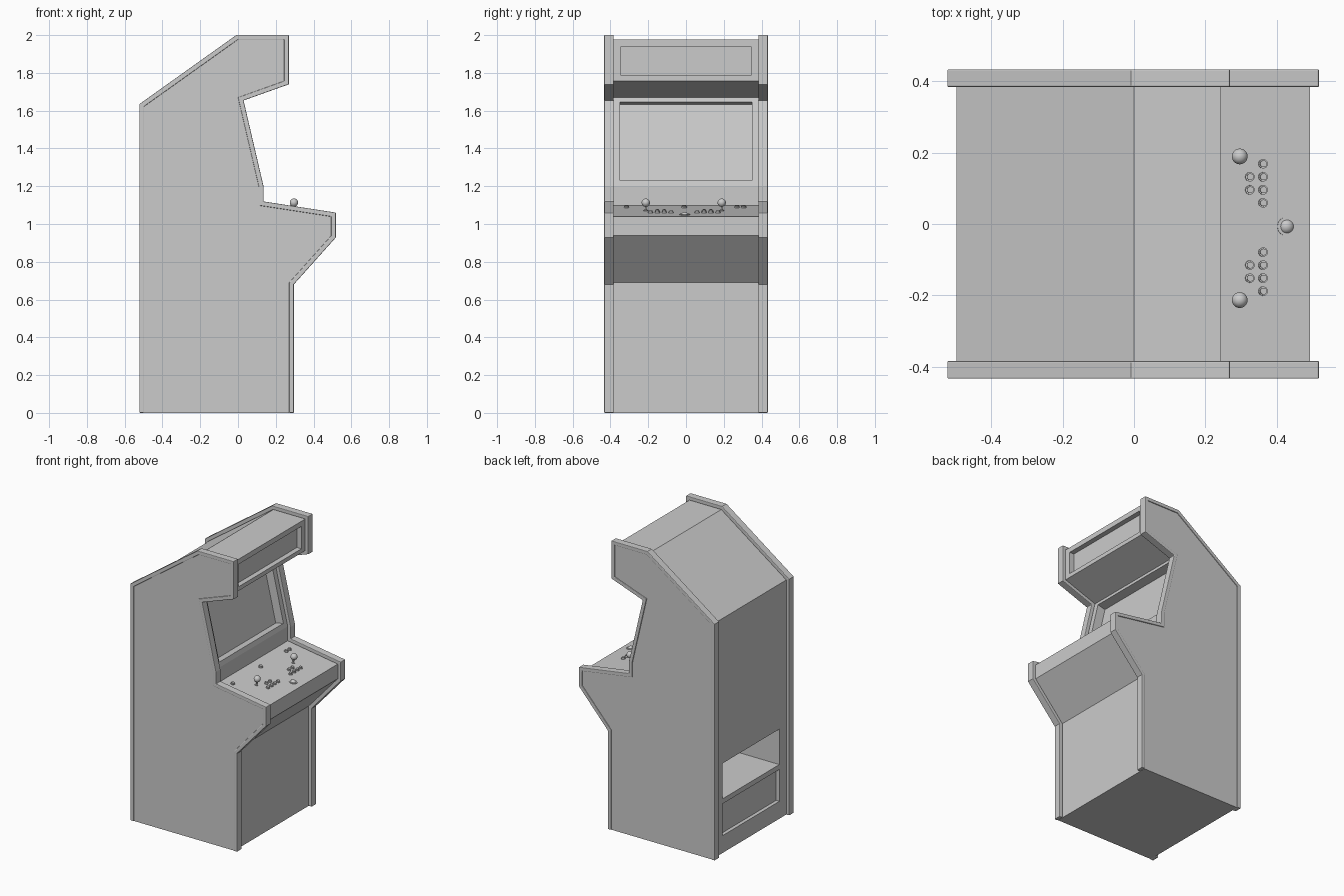
import bpy, bmesh, math
from mathutils import Vector

if "Cube" in bpy.data.objects:
    bpy.data.objects.remove(bpy.data.objects["Cube"])

# side outline of the cabinet body (x, z), from bottom back round to bottom front
PROFILE = [(-0.497, 0), (-0.497, 1.622), (0, 1.976), (0.244, 1.976), (0.244, 1.757),
           (0, 1.67), (0.11, 1.198), (0.11, 1.098), (0.493, 1.039), (0.493, 0.938),
           (0.271, 0.69), (0.271, 0)]
SLOPE = (1.098 - 1.039) / 0.383
TILT = math.atan(SLOPE)
NORMAL = Vector((math.sin(TILT), 0, math.cos(TILT)))


def new_object(name, bm):
    bmesh.ops.recalc_face_normals(bm, faces=bm.faces)
    mesh = bpy.data.meshes.new(name)
    bm.to_mesh(mesh)
    bm.free()
    obj = bpy.data.objects.new(name, mesh)
    bpy.context.collection.objects.link(obj)
    return obj


def carve(target, center, size, tilt=0):
    """Cut a box-shaped recess into the target."""
    bpy.ops.mesh.primitive_cube_add(size=1, location=center, rotation=(0, tilt, 0))
    cutter = bpy.context.object
    cutter.scale = size
    cutter.hide_render = True
    mod = target.modifiers.new("recess", 'BOOLEAN')
    mod.operation, mod.solver, mod.object = 'DIFFERENCE', 'EXACT', cutter
    bpy.context.view_layer.objects.active = target
    bpy.ops.object.modifier_apply(modifier=mod.name)
    bpy.data.objects.remove(cutter)


def offset(points, d):
    """Mitred outward offset of the open outline."""
    pts = [Vector(p) for p in points]
    normals = []
    for a, b in zip(pts, pts[1:]):
        t = (b - a).normalized()
        normals.append(Vector((-t.y, t.x)))
    out = []
    for i, p in enumerate(pts):
        n0, n1 = normals[max(i - 1, 0)], normals[min(i, len(normals) - 1)]
        out.append(p + (n0 + n1) * d / (1 + n0.dot(n1)))
    return out


def deck_point(x, y, h=0):
    return Vector((x, y, 1.098 - SLOPE * (x - 0.11))) + NORMAL * h


def cylinder(name, x, y, r, h0, h1, sides=20):
    bpy.ops.mesh.primitive_cylinder_add(vertices=sides, radius=r, depth=h1 - h0,
                                        location=deck_point(x, y, (h0 + h1) / 2),
                                        rotation=(0, TILT, 0))
    bpy.context.object.name = name
    bpy.ops.object.shade_smooth_by_angle()


def ball(name, loc, r):
    bpy.ops.mesh.primitive_uv_sphere_add(segments=24, ring_count=14, radius=r, location=loc)
    bpy.context.object.name = name
    bpy.ops.object.shade_smooth()


def button(name, x, y, r=0.013):
    cylinder(name + "_rim", x, y, r, -0.005, 0.006)
    cylinder(name + "_plunger", x, y, r * 0.72, 0, 0.012)


# cabinet body
bm = bmesh.new()
face = bm.faces.new([bm.verts.new((x, -0.427, z)) for x, z in PROFILE])
ext = bmesh.ops.extrude_face_region(bm, geom=[face])
bmesh.ops.translate(bm, vec=(0, 0.854, 0),
                    verts=[v for v in ext["geom"] if isinstance(v, bmesh.types.BMVert)])
body = new_object("cabinet_body", bm)

# marquee, screen, rear vent pocket and rear door recesses
carve(body, (0.244, 0, 1.863), (0.07, 0.69, 0.155))
carve(body, (0.054, 0, 1.438), (0.12, 0.70, 0.427), -math.atan(0.11 / 0.472))
carve(body, (-0.497, 0, 0.497), (0.90, 0.62, 0.245))
carve(body, (-0.497, 0, 0.23), (0.05, 0.62, 0.22))

# edge trim running round both side panels
OUTER = offset(PROFILE, 0.025)
for side, name in ((-1, "right_edge_trim"), (1, "left_edge_trim")):
    bm = bmesh.new()
    rings = []
    for (xi, zi), (xo, zo) in zip(PROFILE, OUTER):
        rings.append([bm.verts.new(c) for c in (
            (xi, side * 0.383, zi), (xo, side * 0.383, zo),
            (xo, side * 0.433, zo), (xi, side * 0.433, zi))])
    for a, b in zip(rings, rings[1:]):
        for k in range(4):
            bm.faces.new((a[k], a[(k + 1) % 4], b[(k + 1) % 4], b[k]))
    bm.faces.new(rings[0])
    bm.faces.new(rings[-1])
    trim = new_object(name, bm)
    bevel = trim.modifiers.new("rounded", 'BEVEL')
    bevel.width, bevel.segments = 0.004, 2
    bevel.limit_method, bevel.angle_limit = 'ANGLE', math.radians(80)

# joysticks and action buttons for both players
for player, y in (("left_player", -0.213), ("right_player", 0.189)):
    cylinder(player + "_stick_collar", 0.29, y, 0.012, -0.005, 0.004)
    cylinder(player + "_stick", 0.29, y, 0.005, 0, 0.04, 12)
    ball(player + "_stick_knob", (0.296, y, 1.113), 0.022)
for player, y0 in (("left_player", -0.188), ("right_player", 0.059)):
    for i in range(4):
        button(f"{player}_button_{i}", 0.361, y0 + 0.0365 * i)
    for i in (1, 2):
        button(f"{player}_upper_button_{i}", 0.324, y0 + 0.0365 * i)

# small service buttons along the back of the deck
for i, y in enumerate((-0.315, -0.01, 0.27, 0.305)):
    button(f"service_button_{i}", 0.18, y, 0.014)

# trackball
cylinder("trackball_ring", 0.428, -0.007, 0.027, -0.005, 0.004, 28)
ball("trackball", deck_point(0.428, -0.007, -0.008), 0.022)
